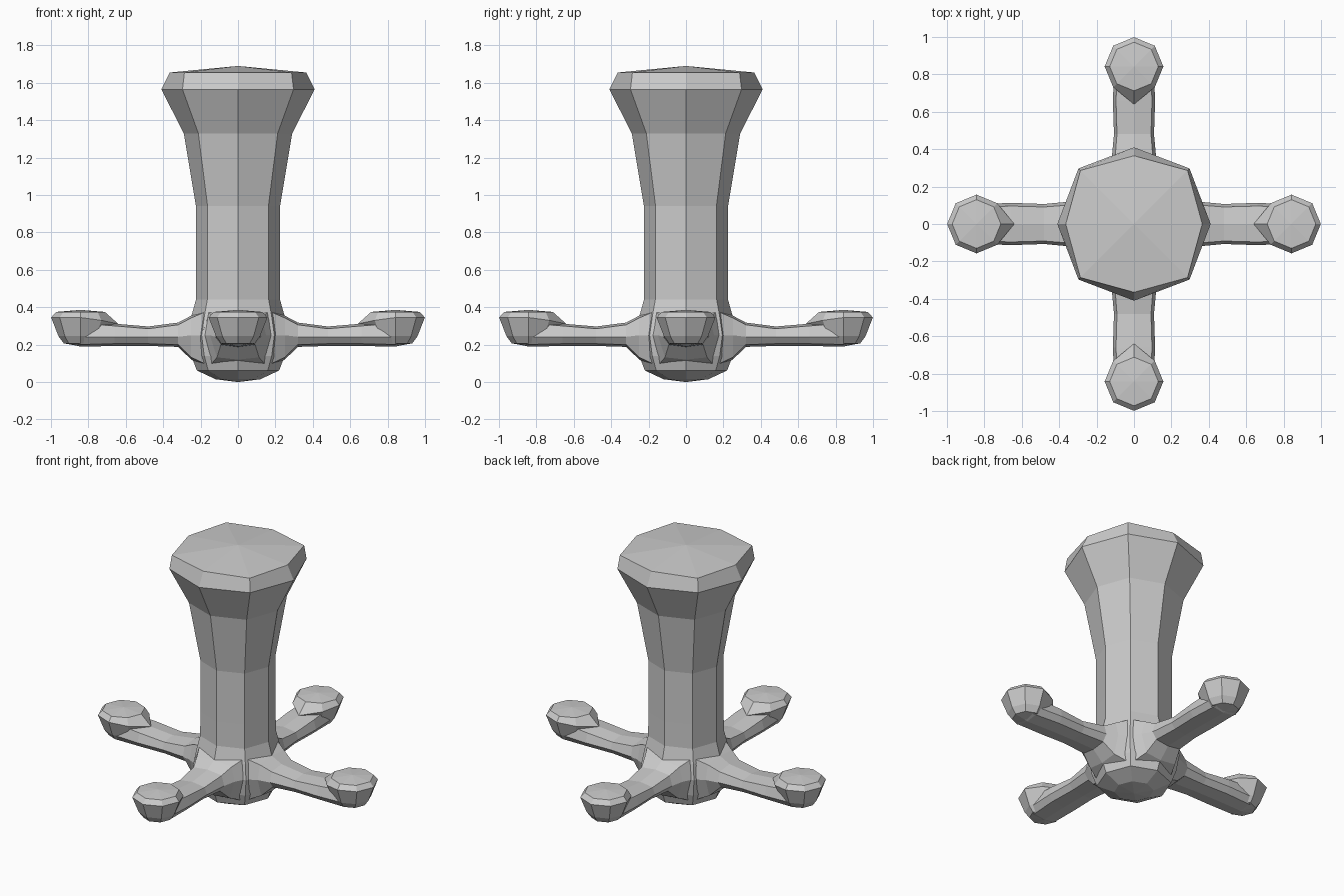
import bpy, bmesh
from math import sin, cos, pi
from mathutils import Matrix, Vector

if "Cube" in bpy.data.objects:
    bpy.data.objects.remove(bpy.data.objects["Cube"])


def loft(name, rings, start=None, end=None):
    """Skin closed rings of 8 points; close each end with a pole or a flat cap."""
    bm = bmesh.new()
    loops = [[bm.verts.new(p) for p in ring] for ring in rings]
    n = len(loops[0])
    for a, b in zip(loops, loops[1:]):
        for i in range(n):
            j = (i + 1) % n
            bm.faces.new((a[i], a[j], b[j], b[i]))
    for ring, pole in ((loops[0], start), (loops[-1], end)):
        if pole is None:
            bm.faces.new(ring)
        else:
            tip = bm.verts.new(pole)
            for i in range(n):
                bm.faces.new((ring[i], ring[(i + 1) % n], tip))
    bmesh.ops.recalc_face_normals(bm, faces=bm.faces)
    mesh = bpy.data.meshes.new(name)
    bm.to_mesh(mesh)
    bm.free()
    obj = bpy.data.objects.new(name, mesh)
    bpy.context.collection.objects.link(obj)
    return obj


def octagon(z, r_axis, r_diag, cx=0.0):
    radii = (r_axis, r_diag) * 4
    return [Vector((cx + r * cos(i * pi / 4), r * sin(i * pi / 4), z))
            for i, r in enumerate(radii)]


def arm_section(x, hw, bot, mid, top):
    half = [(0.85 * hw, top - 0.012), (hw, mid), (0.75 * hw, bot + 0.012)]
    return ([(x, 0, top)] + [(x, y, z) for y, z in half] + [(x, 0, bot)]
            + [(x, -y, z) for y, z in reversed(half)])


# Post with rounded hub: height, radius on axes, radius on diagonals
post_profile = [(0.015, 0.12, 0.12), (0.062, 0.22, 0.225), (0.14, 0.25, 0.255),
                (0.25, 0.25, 0.275), (0.35, 0.25, 0.255), (0.44, 0.225, 0.232),
                (0.60, 0.225, 0.23), (0.94, 0.225, 0.23), (1.33, 0.29, 0.30),
                (1.565, 0.41, 0.42), (1.655, 0.365, 0.405)]
post = loft("hanger_post", [octagon(*p) for p in post_profile],
            (0, 0, 0), (0, 0, 1.69))

# Arm flaring into the hub: x, half width, bottom, middle, top
arm_stations = [(0.10, 0.23, 0.05, 0.25, 0.42), (0.25, 0.15, 0.12, 0.25, 0.355),
                (0.32, 0.122, 0.188, 0.242, 0.318), (0.48, 0.107, 0.193, 0.24, 0.297),
                (0.66, 0.113, 0.193, 0.24, 0.312), (0.84, 0.105, 0.189, 0.24, 0.325),
                (0.91, 0.075, 0.207, 0.245, 0.32)]

# Bowl-shaped pad at the tip of each arm, drawn out towards the post
pad_profile = [(0.207, 0.09), (0.245, 0.118), (0.345, 0.157), (0.375, 0.13)]
pad_rings = [octagon(z, r, r, 0.842) for z, r in pad_profile]
pad_rings[2][4] = Vector((0.64, 0, 0.311))
for k in (3, 5):
    pad_rings[2][k].z = 0.33

parts = []
for k in range(4):
    turn = Matrix.Rotation(k * pi / 2, 4, 'Z')
    arm = loft("arm_%d" % (k + 1), [arm_section(*s) for s in arm_stations])
    pad = loft("arm_pad_%d" % (k + 1), pad_rings, (0.842, 0, 0.191), (0.842, 0, 0.386))
    for part in (arm, pad):
        part.data.transform(turn)
        parts.append(part)

# Fuse everything into one solid
for part in parts:
    mod = post.modifiers.new("fuse", 'BOOLEAN')
    mod.operation = 'UNION'
    mod.solver = 'EXACT'
    mod.object = part
bpy.context.view_layer.update()
fused = bpy.data.meshes.new_from_object(
    post.evaluated_get(bpy.context.evaluated_depsgraph_get()))
post.modifiers.clear()
post.data = fused
for part in parts:
    bpy.data.objects.remove(part)
